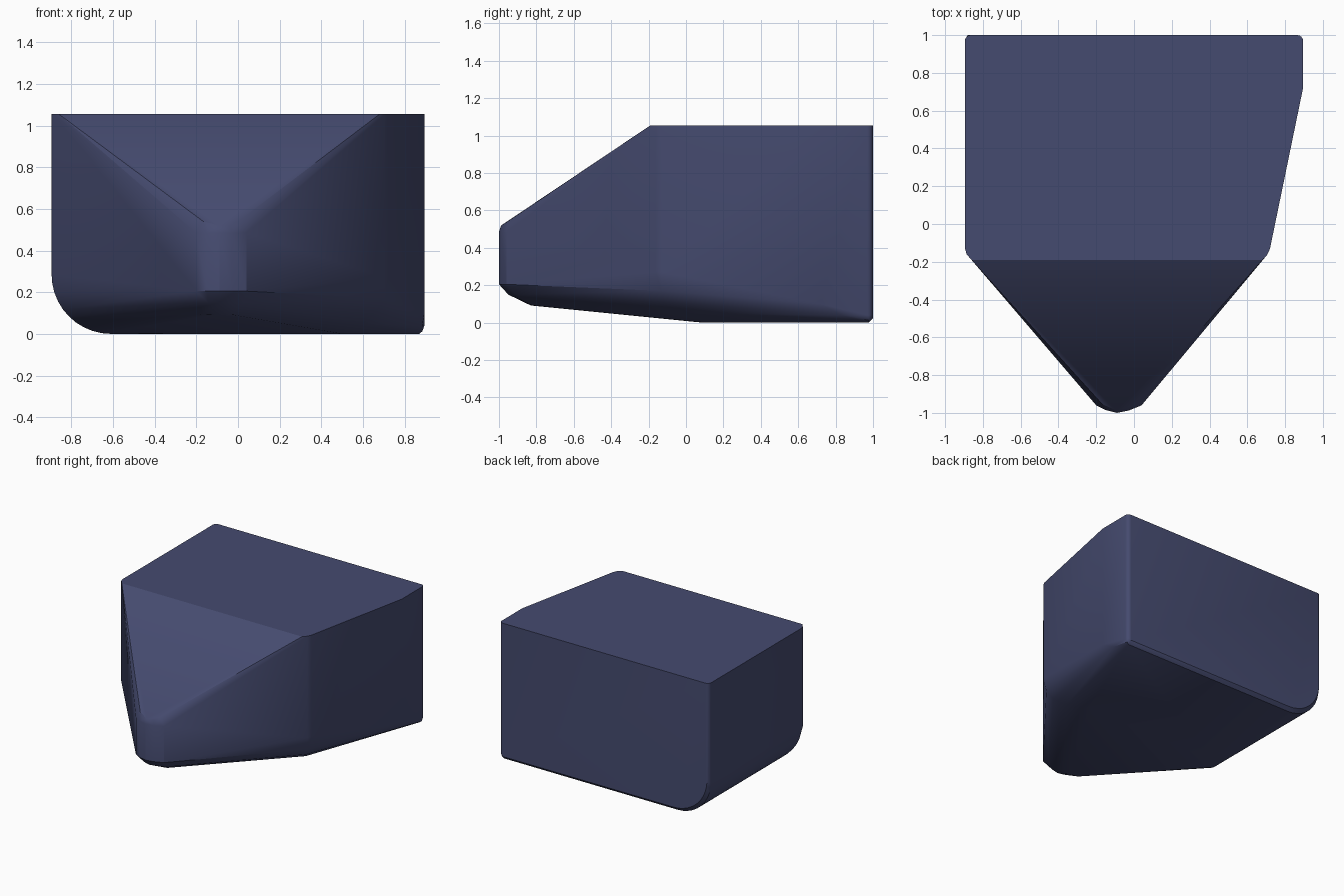
import bpy, bmesh, math

if "Cube" in bpy.data.objects:
    bpy.data.objects.remove(bpy.data.objects["Cube"])

TOP = 1.055
pts = []


def column(outline, z0, z1):
    """Vertical edges over a run of plan points."""
    for x, y in outline:
        pts.extend([(x, y, z0), (x, y, z1)])


def corner(cx, cy, r, a0, a1, n=4):
    """Rounded corner in plan."""
    angles = [math.radians(a0 + (a1 - a0) * i / n) for i in range(n + 1)]
    return [(cx + r * math.cos(a), cy + r * math.sin(a)) for a in angles]


# Main body: back corners, tapered right side, two front shoulders
column(corner(0.865, 0.97, 0.03, 0, 90), 0.04, TOP)
column(corner(-0.865, 0.97, 0.03, 90, 180), 0.285, TOP)
column([(0.895, 0.72)], 0.10, TOP)
column([(0.72, -0.13), (0.706, -0.162), (0.68, -0.19)], 0.27, TOP)
column([(-0.895, -0.13), (-0.886, -0.16), (-0.86, -0.19)], 0.285, TOP)

# Rounded lower left edge, its front end set back towards the base
R, N = 0.285, 10
for i in range(N + 1):
    t = math.pi / 2 * i / N
    x = -0.895 + R * (1 - math.cos(t))
    z = R * (1 - math.sin(t))
    y_front = -0.13 + 0.23 * (i / N) ** 2.2
    pts.extend([(x, y_front, z), (x, 0.975, z), (x + 0.015, 1.0, z + 0.025)])

# Lower right edge, widening from the sharp back corner to the front
pts += [(0.87, 0.975, 0.0), (0.885, 0.98, 0.012), (0.865, 1.0, 0.025),
        (0.885, 0.83, 0.04), (0.705, -0.13, 0.17), (0.66, -0.11, 0.11),
        (0.60, -0.03, 0.05), (0.50, 0.10, 0.0)]

# Blunt nose with rounded top and underside
nose = [(-0.20, -0.96), (-0.15, -0.985), (-0.09, -1.0), (-0.03, -0.988), (0.04, -0.96)]
column(nose, 0.205, 0.485)
pts += [(x * 0.9 - 0.009, y + 0.012, 0.52) for x, y in nose]
pts += [(x * 0.7 - 0.027, -0.955, 0.54) for x, y in nose]
pts += [(x * 0.9 - 0.009, y + 0.05, 0.15) for x, y in nose]
pts += [(-0.17, -0.82, 0.095), (-0.10, -0.83, 0.092), (-0.03, -0.82, 0.092)]

# Wrap everything in one faceted shell
bm = bmesh.new()
for p in pts:
    bm.verts.new(p)
res = bmesh.ops.convex_hull(bm, input=bm.verts[:], use_existing_faces=False)
loose = [v for v in bm.verts if not v.link_faces]
bmesh.ops.delete(bm, geom=loose, context='VERTS')
bmesh.ops.dissolve_limit(bm, angle_limit=math.radians(0.5),
                         verts=bm.verts[:], edges=bm.edges[:])
bmesh.ops.recalc_face_normals(bm, faces=bm.faces[:])
mesh = bpy.data.meshes.new("wedge_block")
bm.to_mesh(mesh)
bm.free()
obj = bpy.data.objects.new("wedge_block", mesh)
bpy.context.collection.objects.link(obj)

# Dark blue finish
mat = bpy.data.materials.new("dark_blue")
mat.diffuse_color = (0.06, 0.07, 0.16, 1)
mat.use_nodes = True
mat.node_tree.nodes["Principled BSDF"].inputs["Base Color"].default_value = mat.diffuse_color
mesh.materials.append(mat)

bpy.context.view_layer.objects.active = obj
obj.select_set(True)
bpy.ops.object.shade_smooth_by_angle(angle=math.radians(25))
